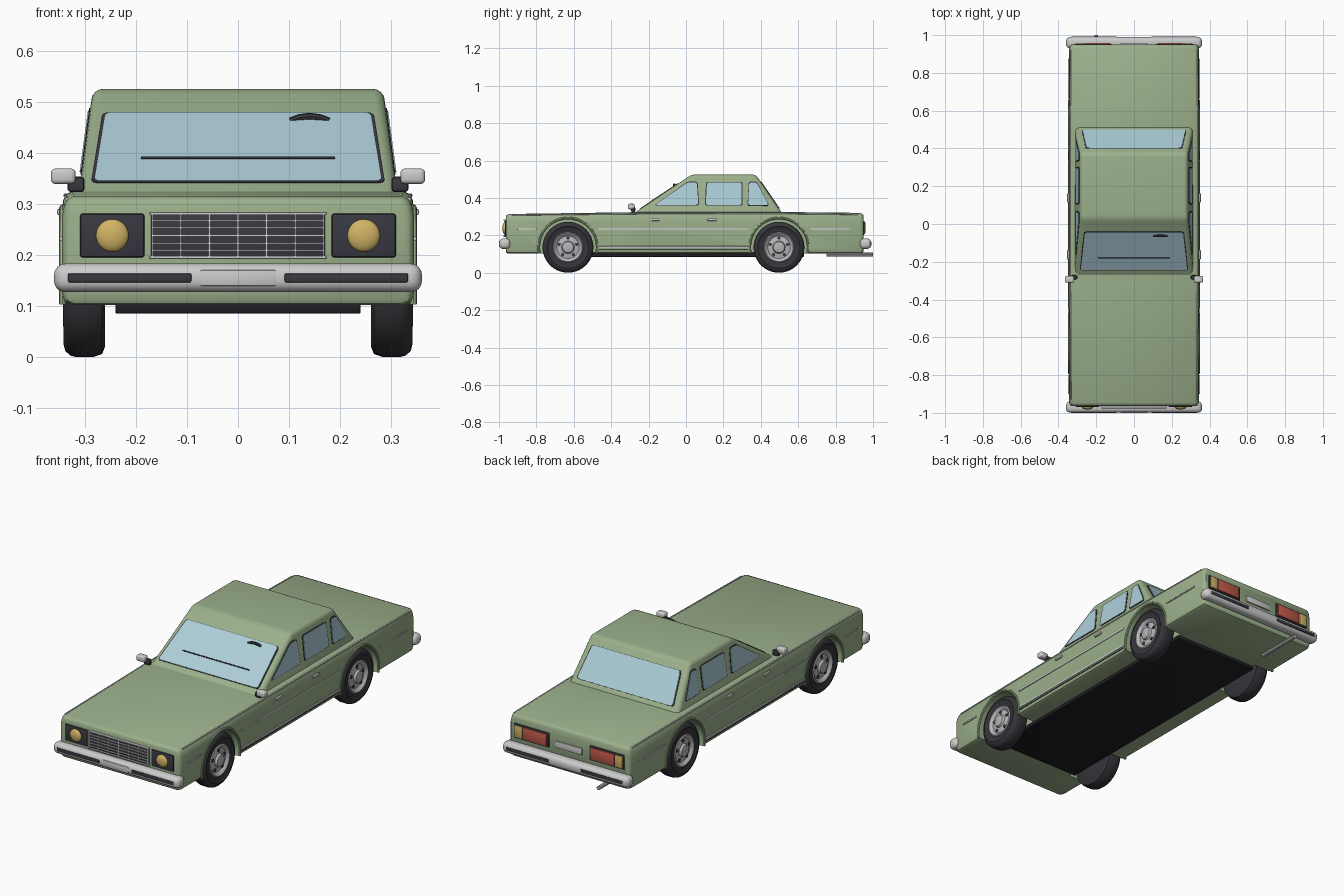
import bpy, bmesh, math
from mathutils import Vector

if "Cube" in bpy.data.objects:
    bpy.data.objects.remove(bpy.data.objects["Cube"])


def mat(name, r, g, b):
    m = bpy.data.materials.new(name)
    m.diffuse_color = (r, g, b, 1)
    m.use_nodes = True
    m.node_tree.nodes["Principled BSDF"].inputs["Base Color"].default_value = m.diffuse_color
    return m


GREEN = mat("sage green", .33, .435, .26)
GLASS = mat("pale blue glass", .42, .62, .69)
RUBBER = mat("tyre black", .035, .035, .042)
TRIM = mat("dark trim", .04, .04, .052)
UNDER = mat("underside black", .014, .013, .018)
CHROME = mat("chrome grey", .60, .60, .60)
SILVER = mat("wheel silver", .47, .47, .49)
AMBER = mat("amber", .64, .45, .13)
RED = mat("tail red", .52, .10, .07)


def finish(name, bm, m):
    bmesh.ops.recalc_face_normals(bm, faces=bm.faces[:])
    me = bpy.data.meshes.new(name)
    bm.to_mesh(me)
    bm.free()
    ob = bpy.data.objects.new(name, me)
    bpy.context.collection.objects.link(ob)
    me.materials.append(m)
    return ob


def box(name, loc, size, m, bevel=0.0, seg=2):
    bm = bmesh.new()
    bmesh.ops.create_cube(bm, size=1)
    for v in bm.verts:
        v.co = Vector(loc) + Vector([v.co[i] * size[i] for i in range(3)])
    if bevel:
        bmesh.ops.bevel(bm, geom=bm.edges[:], offset=bevel, segments=seg, profile=.5, affect='EDGES')
    return finish(name, bm, m)


def loft(name, sections, m):
    bm = bmesh.new()
    rings = [[bm.verts.new(p) for p in s] for s in sections]
    n = len(rings[0])
    for a, b in zip(rings, rings[1:]):
        for i in range(n):
            bm.faces.new((a[i], a[(i + 1) % n], b[(i + 1) % n], b[i]))
    bm.faces.new(rings[0])
    bm.faces.new(rings[-1])
    return finish(name, bm, m)


def lathe(name, profile, s, cy, cz, m, n=40):
    """Turn (radius, x) points round the x axis, on side s."""
    return loft(name, [[(s * x, cy + r * math.cos(k * math.tau / n), cz + r * math.sin(k * math.tau / n))
                        for k in range(n)] for r, x in profile], m)


def plate(name, pts, thick, m, grow=0.0, corner=.012):
    """Thin rounded plate lying on the plane of pts."""
    pts = [Vector(p) for p in pts]
    c = sum(pts, Vector()) / len(pts)
    nrm = (pts[1] - pts[0]).cross(pts[2] - pts[0]).normalized()
    bm = bmesh.new()
    f = bm.faces.new([bm.verts.new(p + (p - c).normalized() * grow - nrm * thick / 2) for p in pts])
    bmesh.ops.bevel(bm, geom=bm.verts[:], offset=corner, segments=3, profile=.5, affect='VERTICES')
    ext = bmesh.ops.extrude_face_region(bm, geom=bm.faces[:])
    for g in ext["geom"]:
        if isinstance(g, bmesh.types.BMVert):
            g.co += nrm * thick
    return finish(name, bm, m)


def tube(name, pts, r, m):
    cu = bpy.data.curves.new(name, 'CURVE')
    cu.dimensions = '3D'
    cu.bevel_depth = r
    cu.bevel_resolution = 2
    cu.use_fill_caps = True
    sp = cu.splines.new('POLY')
    sp.points.add(len(pts) - 1)
    for q, p in zip(sp.points, pts):
        q.co = (*p, 1)
    ob = bpy.data.objects.new(name, cu)
    bpy.context.collection.objects.link(ob)
    cu.materials.append(m)
    bpy.ops.object.select_all(action='DESELECT')
    ob.select_set(True)
    bpy.context.view_layer.objects.active = ob
    bpy.ops.object.convert(target='MESH')
    return bpy.context.object


WHEELS = (("front", -.631), ("rear", .497))
WZ, WR = .136, .136


# Lower body: rounded cross-section lofted along the length
def section(y, w, top, bot):
    half = [(w - .018, bot), (w - .005, bot + .006), (w, bot + .022), (w, .275), (w - .004, top - .018),
            (w - .01, top - .006), (w - .022, top)]
    return [(x, y, z) for x, z in half] + [(-x, y, z) for x, z in reversed(half)]


body = loft("body", [section(*s) for s in (
    (-.963, .332, .302, .112), (-.958, .339, .309, .105), (-.945, .344, .314, .102), (-.25, .346, .324, .102),
    (.5, .346, .325, .102), (.93, .344, .320, .102), (.943, .339, .315, .105), (.949, .332, .307, .112))], GREEN)

# Wheel arches cut into the body
for label, wy in WHEELS:
    for s in (-1, 1):
        cutter = lathe("arch_cutter", [(.152, .235), (.152, .40)], s, wy, WZ, GREEN)
        cutter.hide_render = True
        mod = body.modifiers.new("arch", 'BOOLEAN')
        mod.operation = 'DIFFERENCE'
        mod.solver = 'EXACT'
        mod.object = cutter
        bpy.context.view_layer.objects.active = body
        bpy.ops.object.modifier_apply(modifier=mod.name)
        bpy.data.objects.remove(cutter)

box("underside_panel", (0, -.055, .096), (.48, 1.37, .022), UNDER, .003)

# Cabin: tapered block with rounded edges
Z0, Z1 = .31, .525
def fy(z): return -.29 + (z - Z0) * .32 / .215
def ry(z): return .52 - (z - Z0) * .147 / .215
def sx(z): return .313 - (z - Z0) * .029 / .215


cabin = loft("cabin", [[(sx(z), fy(z), z), (sx(z), ry(z), z), (-sx(z), ry(z), z), (-sx(z), fy(z), z)]
                       for z in (Z0, Z1)], GREEN)
bm = bmesh.new()
bm.from_mesh(cabin.data)
bmesh.ops.bevel(bm, geom=[e for e in bm.edges if max(v.co.z for v in e.verts) > .4],
                offset=.02, segments=4, profile=.5, affect='EDGES')
bm.to_mesh(cabin.data)
bm.free()


# Windows: glass plates over slightly larger dark seals
def window(name, pts):
    plate(name + "_seal", pts, .004, TRIM, grow=.006)
    plate(name + "_glass", pts, .008, GLASS)


window("windscreen", [(x, fy(z), z) for x, z in ((-.282, .342), (.282, .342), (.26, .476), (-.26, .476))])
window("rear_window", [(x, ry(z), z) for x, z in ((-.272, .345), (.272, .345), (.25, .485), (-.25, .485))])
SIDE = {"front_side_window": ((-.165, .362), (.066, .362), (.058, .482), (.008, .482)),
        "middle_side_window": ((.106, .362), (.297, .362), (.297, .482), (.112, .482)),
        "rear_side_window": ((.332, .362), (.442, .362), (.378, .482), (.338, .482))}
for s in (-1, 1):
    for name, pts in SIDE.items():
        window(name, [(s * sx(z), y, z) for y, z in pts])

# Wiper and rear-view mirror
tube("wiper", [(x, fy(.388) - .005, .39) for x in (-.19, 0, .19)], .003, TRIM)
tube("rear_view_mirror", [(.14 + .038 * t, fy(.468) - .008, .471 - .009 * t * t) for t in (-1, -.5, 0, .5, 1)],
     .007, TRIM)

# Wheels with green arch lips
TYRE = [(.07, .325), (.08, .336), (.108, .338), (.112, .341), (.124, .338), (.133, .328), (WR, .316),
        (WR, .284), (.130, .266), (.115, .26), (.05, .262)]
RIM = [(.08, .32), (.081, .338), (.076, .342), (.068, .336), (.06, .328), (.034, .333), (.029, .344), (.012, .348)]
for label, wy in WHEELS:
    for s in (-1, 1):
        lathe(label + "_tyre", TYRE, s, wy, WZ, RUBBER)
        lathe(label + "_wheel_rim", RIM, s, wy, WZ, SILVER)
        for k in range(5):
            a = math.tau * (k + .25) / 5
            lathe("rim_hole", [(.009, .325), (.009, .333)], s, wy + .049 * math.cos(a), WZ + .049 * math.sin(a),
                  TRIM, 10)
        arc = [math.radians(-12 + 204 * k / 28) for k in range(29)]
        tube(label + "_arch_lip", [(s * .343, wy + .156 * math.cos(a), WZ + .156 * math.sin(a)) for a in arc],
             .007, GREEN)

# Bumpers with dark inserts
for label, s, y in (("front", -1, -.969), ("rear", 1, .96)):
    box(label + "_bumper", (0, y, .155), (.72, .06, .056), CHROME, .022, 4)
    for t in (-1, 1):
        box(label + "_bumper_insert", (t * .212, y + s * .028, .155), (.242, .008, .018), TRIM, .003)

# Front: number plate, indicators, headlights, grille
box("front_plate", (0, -.9965, .155), (.148, .007, .031), CHROME, .003)
for s in (-1, 1):
    box("indicator", (s * .268, -.9972, .155), (.064, .0055, .011), AMBER, .002)
    box("headlight_panel", (s * .246, -.963, .238), (.126, .012, .086), TRIM, .005)
    bm = bmesh.new()
    bmesh.ops.create_uvsphere(bm, u_segments=32, v_segments=16, radius=.032)
    for v in bm.verts:
        v.co = (v.co.x + s * .246, v.co.y * .45 - .968, v.co.z + .238)
    finish("headlight", bm, AMBER)
box("grille_panel", (0, -.963, .238), (.34, .012, .086), TRIM, .003)
for z in (.195, .281):
    box("grille_frame", (0, -.968, z), (.346, .016, .006), CHROME, .002)
for z in (.209, .223, .238, .253, .267):
    box("grille_bar", (0, -.97, z), (.334, .006, .0035), CHROME)
for k in range(-3, 4):
    box("grille_post", (k * .056, -.969, .238), (.0035, .008, .086), CHROME)

# Rear: tail lamps, number plate, exhaust
for s in (-1, 1):
    box("tail_lamp_panel", (s * .215, .949, .24), (.2, .010, .076), TRIM, .004)
    box("tail_lamp", (s * .193, .953, .24), (.136, .012, .062), RED, .004)
    box("rear_indicator", (s * .286, .953, .24), (.044, .012, .062), AMBER, .004)
box("rear_plate", (0, .951, .232), (.15, .010, .034), CHROME, .003)
tube("exhaust_pipe", [(-.2, .75, .097), (-.2, 1.0, .097)], .01, SILVER)

# Side trim strips, door handles, door mirrors
for s in (-1, 1):
    for y0, y1, z, h in ((-.47, .335, .232, .008), (-.47, .335, .137, .01), (-.90, -.80, .232, .008),
                         (.665, .875, .232, .008)):
        box("side_strip", (s * .346, (y0 + y1) / 2, z), (.007, y1 - y0, h), CHROME, .002)
    box("sill_line", (s * .345, -.067, .124), (.005, .80, .005), TRIM)
    tube("belt_strip", [(s * .335, -.93, .309), (s * .338, -.25, .316), (s * .338, .5, .317), (s * .336, .92, .312)],
         .0035, CHROME)
    for y in (-.163, .138):
        box("door_handle", (s * .348, y, .284), (.012, .05, .013), CHROME, .004)
    box("mirror_stem", (s * .317, -.282, .338), (.034, .022, .03), TRIM, .007)
    box("mirror", (s * .342, -.293, .354), (.048, .034, .03), CHROME, .008, 3)

# Smooth shading with crisp edges
bpy.ops.object.select_all(action='DESELECT')
for ob in bpy.data.objects:
    if ob.type == 'MESH':
        ob.select_set(True)
bpy.context.view_layer.objects.active = body
bpy.ops.object.shade_smooth_by_angle(angle=math.radians(35))
